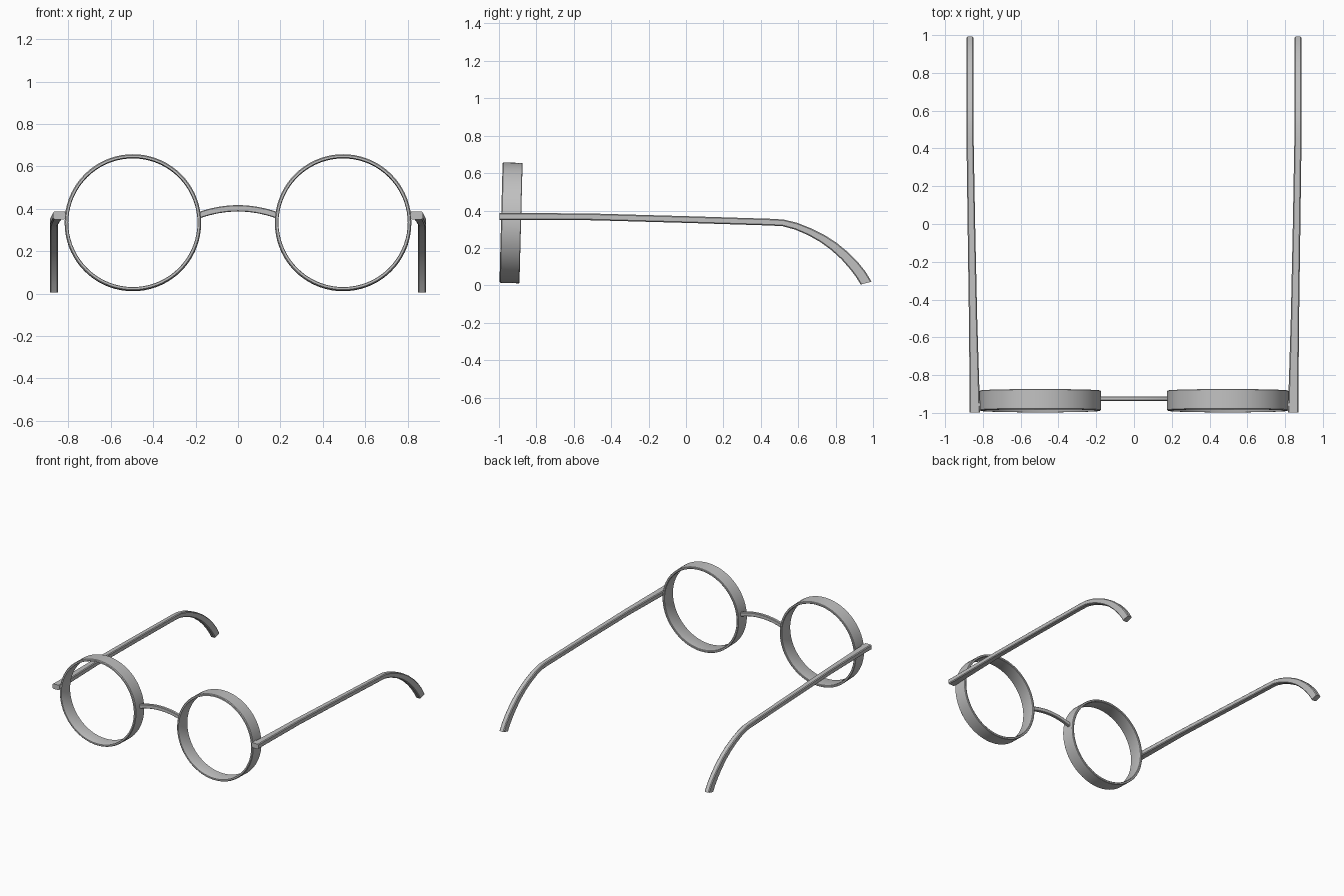
import bpy, bmesh, math
from mathutils import Matrix, Vector

if "Cube" in bpy.data.objects:
    bpy.data.objects.remove(bpy.data.objects["Cube"])

metal = bpy.data.materials.new("grey frame")
metal.diffuse_color = (0.53, 0.53, 0.53, 1)
metal.use_nodes = True
metal.node_tree.nodes["Principled BSDF"].inputs["Base Color"].default_value = metal.diffuse_color


def make_object(name, bm):
    bmesh.ops.recalc_face_normals(bm, faces=bm.faces)
    me = bpy.data.meshes.new(name)
    bm.to_mesh(me)
    bm.free()
    ob = bpy.data.objects.new(name, me)
    bpy.context.collection.objects.link(ob)
    me.materials.append(metal)
    bpy.ops.object.select_all(action='DESELECT')
    bpy.context.view_layer.objects.active = ob
    ob.select_set(True)
    bpy.ops.object.shade_smooth_by_angle(angle=math.radians(35))
    return ob


def skin(bm, rings, closed=False):
    """Join matching vertex loops into a tube."""
    loops = [[bm.verts.new(p) for p in r] for r in rings]
    n = len(loops[0])
    pairs = list(zip(loops, loops[1:]))
    if closed:
        pairs.append((loops[-1], loops[0]))
    for a, b in pairs:
        for i in range(n):
            j = (i + 1) % n
            bm.faces.new((a[i], a[j], b[j], b[i]))
    if not closed:
        bm.faces.new(loops[0])
        bm.faces.new(loops[-1])


def section(hw, hh):
    """Rectangle with small chamfered corners."""
    c = min(hw, hh) * 0.3
    return [(hw, hh - c), (hw - c, hh), (c - hw, hh), (-hw, hh - c),
            (-hw, c - hh), (c - hw, -hh), (hw - c, -hh), (hw, c - hh)]


# Rims: deep thin bands, leaning back slightly
rim_profile = [(0.307, -0.054), (0.317, -0.054), (0.322, -0.049), (0.322, 0.050),
               (0.319, 0.053), (0.309, 0.053), (0.305, 0.050), (0.305, -0.050)]
tilt = Matrix.Rotation(math.radians(-1.5), 4, 'X')
for side, label in ((-1, "left"), (1, "right")):
    bm = bmesh.new()
    rings = []
    for k in range(72):
        a = 2 * math.pi * k / 72
        rings.append([Vector((side * 0.496, -0.935, 0.334)) +
                      tilt @ Vector((r * math.cos(a), y, r * math.sin(a)))
                      for r, y in rim_profile])
    skin(bm, rings, closed=True)
    make_object(label + "_rim", bm)

# Bridge: shallow arch between the rims
bm = bmesh.new()
rings = []
for k in range(17):
    t = -1 + k / 8
    x, z = 0.182 * t, 0.402 - 0.032 * t * t
    n = Vector((0.35 * t, 0, 1)).normalized()
    rings.append([Vector((x, -0.924 + u, z)) + n * v for u, v in section(0.012, 0.015)])
skin(bm, rings)
make_object("bridge", bm)

# Temple arms: (y, z, x centre, half width, half height)
path = [(-0.997, 0.369, 0.843, 0.029, 0.019), (-0.955, 0.369, 0.843, 0.027, 0.019),
        (-0.5, 0.366, 0.852, 0.022, 0.018), (0.0, 0.352, 0.861, 0.020, 0.018),
        (0.45, 0.338, 0.868, 0.019, 0.018), (0.52, 0.334, 0.868, 0.019, 0.018),
        (0.59, 0.316, 0.868, 0.019, 0.019), (0.66, 0.287, 0.868, 0.019, 0.020),
        (0.73, 0.250, 0.868, 0.019, 0.022), (0.79, 0.209, 0.868, 0.019, 0.024),
        (0.85, 0.157, 0.868, 0.019, 0.026), (0.90, 0.103, 0.868, 0.019, 0.028),
        (0.935, 0.058, 0.868, 0.019, 0.029), (0.963, 0.012, 0.868, 0.019, 0.030)]
for side, label in ((-1, "left"), (1, "right")):
    bm = bmesh.new()
    rings = []
    for i, (y, z, x, hw, hh) in enumerate(path):
        a, b = path[max(i - 1, 0)], path[min(i + 1, len(path) - 1)]
        if i == len(path) - 1:
            n = Vector((0, 0.97, 0.26))
        else:
            n = Vector((0, a[1] - b[1], b[0] - a[0])).normalized()
        rings.append([Vector((side * (x + u), y, z)) + n * v for u, v in section(hw, hh)])
    skin(bm, rings)
    make_object(label + "_temple", bm)

    # Hinge: small block joining the arm to the rim
    bm = bmesh.new()
    rings = [[Vector((side * x, -0.965 + u, 0.369 + v)) for u, v in section(0.022, 0.017)]
             for x in (0.806, 0.85)]
    skin(bm, rings)
    make_object(label + "_hinge", bm)
